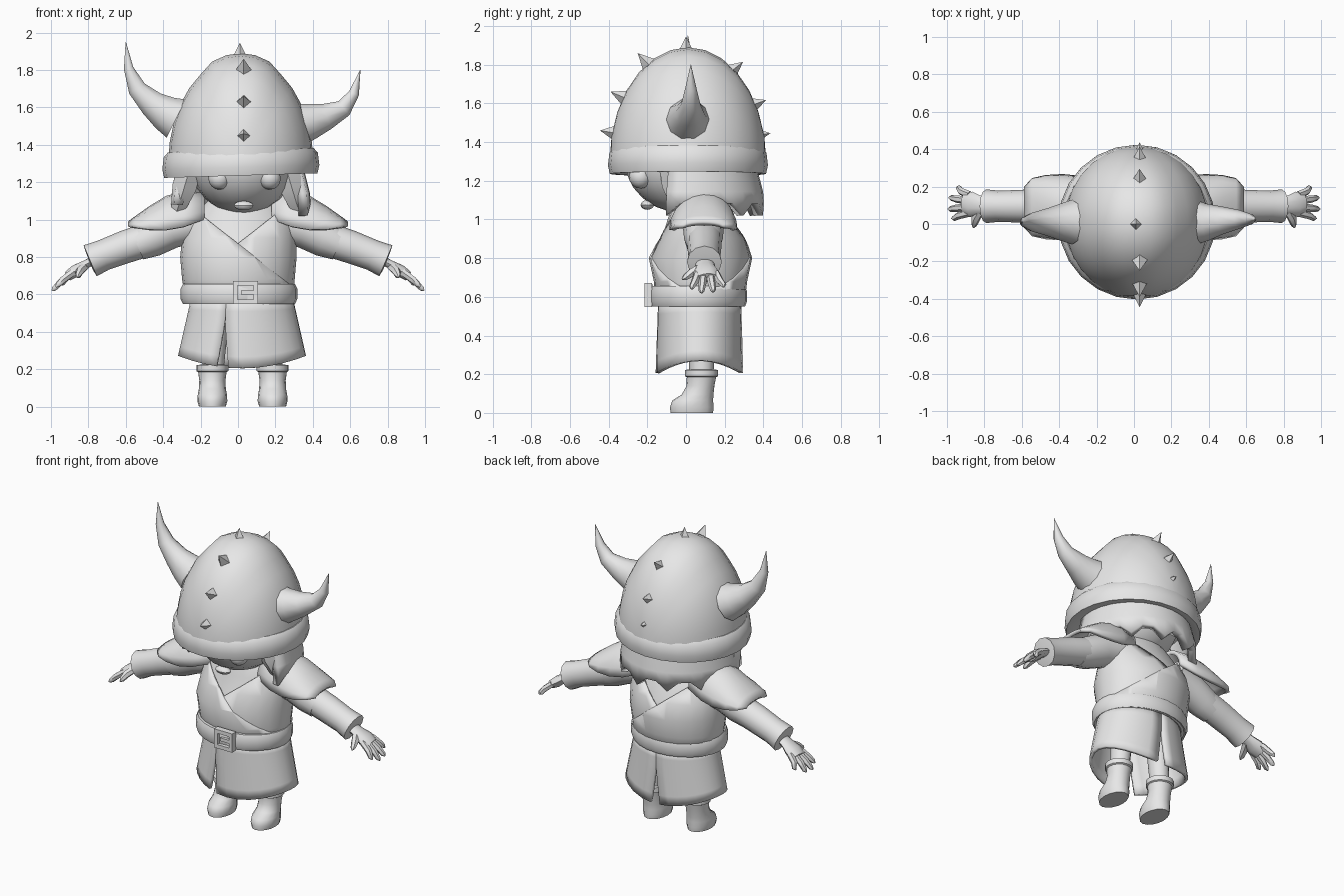
import bpy, bmesh, math
from mathutils import Vector, Matrix

mat = bpy.data.materials.new("plain_grey")
mat.diffuse_color = (0.8, 0.8, 0.8, 1)
PI = math.pi


def finish(name, bm, angle=40, thick=0):
    bmesh.ops.remove_doubles(bm, verts=bm.verts, dist=0.0005)
    bmesh.ops.recalc_face_normals(bm, faces=bm.faces)
    me = bpy.data.meshes.new(name)
    bm.to_mesh(me)
    bm.free()
    me.materials.append(mat)
    ob = bpy.data.objects.new(name, me)
    bpy.context.collection.objects.link(ob)
    bpy.ops.object.select_all(action='DESELECT')
    ob.select_set(True)
    bpy.context.view_layer.objects.active = ob
    if angle:
        bpy.ops.object.shade_smooth_by_angle(angle=math.radians(angle))
    if thick:
        m = ob.modifiers.new("thickness", 'SOLIDIFY')
        m.thickness = thick
        m.offset = 0
    return ob


def grid(rows, closed=True, caps=True):
    """Skin rows of points into a bmesh."""
    bm = bmesh.new()
    vs = [[bm.verts.new(p) for p in r] for r in rows]
    n = len(rows[0])
    for a, b in zip(vs, vs[1:]):
        for i in range(n if closed else n - 1):
            j = (i + 1) % n
            bm.faces.new((a[i], a[j], b[j], b[i]))
    if closed and caps:
        bm.faces.new(vs[0])
        bm.faces.new(vs[-1])
    return bm


def ellipses(rings, n=20):
    """Rings are (z, cx, cy, rx, ry)."""
    return [[(cx + rx * math.cos(2 * PI * i / n), cy + ry * math.sin(2 * PI * i / n), z)
             for i in range(n)] for z, cx, cy, rx, ry in rings]


def tube(name, path, n=10, mirror=1, squash=1.0):
    """Path is (x, y, z, radius); squash flattens the section vertically."""
    pts = [Vector((p[0] * mirror, p[1], p[2])) for p in path]
    rows = []
    for k, p in enumerate(pts):
        d = (pts[min(k + 1, len(pts) - 1)] - pts[max(k - 1, 0)]).normalized()
        u = Vector((0, 1, 0)) if abs(d.y) < 0.9 else Vector((1, 0, 0))
        u = (u - d * u.dot(d)).normalized()
        w = d.cross(u)
        r = path[k][3]
        rows.append([p + u * r * math.cos(2 * PI * i / n) + w * r * squash * math.sin(2 * PI * i / n)
                     for i in range(n)])
    return finish(name, grid(rows), 50)


def ball(name, c, s, seg=20, rings=12):
    bm = bmesh.new()
    bmesh.ops.create_uvsphere(bm, u_segments=seg, v_segments=rings, radius=1,
                              matrix=Matrix.Translation(c) @ Matrix.Diagonal((*s, 1)))
    return finish(name, bm)


def box(name, c, s):
    bm = bmesh.new()
    bmesh.ops.create_cube(bm, size=1, matrix=Matrix.Translation(c) @ Matrix.Diagonal((*s, 1)))
    return finish(name, bm, 0)


# Helmet dome with a raised lens-shaped centre panel
rows = []
for k in range(15):
    t = PI * k / 14
    row = []
    for i in range(17):
        p = PI * i / 16
        f = 1.0 if 6 <= i <= 10 else 0.97
        row.append((0.015 - 0.40 * f * math.cos(p) * math.sin(t), 0.01 - 0.405 * math.cos(t),
                    1.30 + 0.59 * f * math.sin(p) * math.sin(t)))
    rows.append(row)
finish("helmet_dome", grid(rows, closed=False), 30)

# Helmet rim, slightly rolled
prof = [(0.28, 1.27), (0.385, 1.235), (0.41, 1.235), (0.42, 1.28), (0.412, 1.345), (0.39, 1.37), (0.36, 1.37)]
rim = grid(ellipses([(z, 0.015, 0.01, r, r * 0.985) for r, z in prof], 24), caps=False)
for v in rim.verts:
    v.co.z += 0.03 * v.co.x
finish("helmet_rim", rim)

# Spikes over the centre of the helmet
for y, z in [(-0.445, 1.46), (-0.39, 1.66), (-0.25, 1.86), (0, 1.945), (0.295, 1.815), (0.415, 1.617), (0.437, 1.446)]:
    d = Vector((0, y / 0.16, (z - 1.3) / 0.35)).normalized()
    c = Vector((0.03 if y else 0.01, y, z)) - d * 0.045
    bm = bmesh.new()
    bmesh.ops.create_cone(bm, segments=4, radius1=0.045, radius2=0, depth=0.09, cap_ends=True,
                          matrix=Matrix.Translation(c) @ d.to_track_quat('Z', 'Y').to_matrix().to_4x4())
    finish("helmet_spike", bm, 0)

# Horns
tube("horn_left", [(-0.33, 0.01, 1.54, 0.12), (-0.39, 0.01, 1.57, 0.10), (-0.46, 0.01, 1.62, 0.075),
                   (-0.54, 0.01, 1.70, 0.052), (-0.585, 0.01, 1.81, 0.027), (-0.60, 0.01, 1.95, 0.001)])
tube("horn_right", [(0.33, 0.01, 1.51, 0.12), (0.39, 0.01, 1.525, 0.10), (0.47, 0.02, 1.55, 0.075),
                    (0.565, 0.025, 1.595, 0.05), (0.62, 0.025, 1.675, 0.03), (0.654, 0.025, 1.80, 0.001)])

# Head and face
ball("head", (0.025, 0.0, 1.30), (0.28, 0.315, 0.27))
for s in (-1, 1):
    ball("eye", (0.035 + s * 0.135, -0.235, 1.22), (0.06, 0.06, 0.06), 14, 8)
ball("mouth", (0.03, -0.20, 1.075), (0.055, 0.035, 0.025), 10, 6)

# Hair shell around sides and back, with jagged ends
rows = []
N = 20
for z, r in [(1.34, 0.31), (1.24, 0.32), (1.14, 0.345), (1.05, 0.35)]:
    row = []
    for i in range(N + 1):
        a = math.radians(-18 + 216 * i / N)
        zz = z + (0.06 * (i % 3 != 0) - 0.03 if z == 1.05 else 0)
        row.append((0.015 + r * math.cos(a), 0.015 + r * 1.04 * math.sin(a), zz))
    rows.append(row)
finish("hair", grid(rows, closed=False), 35, 0.05)
for s in (-1, 1):
    tube("side_lock", [(0.25, -0.07, 1.30, 0.07), (0.285, -0.05, 1.18, 0.075),
                       (0.315, -0.03, 1.08, 0.05), (0.34, -0.02, 1.01, 0.012)], 6, s)

# Torso and the two crossed layers of the tunic
T = [(0.55, 0.01, 0.07, 0.27, 0.215), (0.68, 0.005, 0.075, 0.285, 0.225), (0.80, 0.005, 0.075, 0.295, 0.25),
     (0.90, 0.01, 0.085, 0.29, 0.21), (1.0, 0.02, 0.075, 0.27, 0.17), (1.07, 0.02, 0.07, 0.21, 0.14),
     (1.14, 0.02, 0.06, 0.14, 0.11)]
finish("torso", grid(ellipses(T)))
for s, f in ((1, 1.045), (-1, 1.025)):
    bm = grid(ellipses([(z, cx, cy, rx * f, ry * f) for z, cx, cy, rx, ry in T[:6]], 24), caps=False)
    bmesh.ops.bisect_plane(bm, geom=bm.verts[:] + bm.edges[:] + bm.faces[:], plane_co=(0.0, 0, 0.87),
                           plane_no=(0.62 * s, 0, 0.78), clear_outer=True)
    finish("tunic_wrap", bm, 40, 0.012)

# Belt
B = [(0.555, 0.27, 0.21), (0.55, 0.30, 0.245), (0.575, 0.312, 0.255), (0.63, 0.312, 0.255),
     (0.655, 0.30, 0.245), (0.655, 0.27, 0.21)]
finish("belt", grid(ellipses([(z, 0.005, 0.06, rx, ry) for z, rx, ry in B], 24), caps=False))

# Buckle: backing plate, frame and prong
for s in (-1, 1):
    box("buckle_side", (0.04 + s * 0.055, -0.195, 0.61), (0.025, 0.04, 0.125))
    box("buckle_bar", (0.04, -0.195, 0.61 + s * 0.05), (0.12, 0.04, 0.025))
box("buckle_prong", (0.05, -0.195, 0.61), (0.07, 0.03, 0.022))
box("buckle_plate", (0.04, -0.18, 0.61), (0.11, 0.02, 0.11))

# Skirt: two panels with a slit at front and back and a curved hem
for f0, f1, g0, g1 in ((-PI / 2 - 0.32, PI / 2, 1, -1), (PI / 2, 1.5 * PI - 0.32, 1, -1)):
    rows = []
    for k in range(7):
        q = k / 6
        rx, ry = 0.265 + 0.068 * q, 0.205 + 0.012 * q
        gap = 0.10 * max(0, (q - 0.3) / 0.7)
        row = []
        for i in range(15):
            a0, a1 = f0 + gap * g0, f1 + gap * g1
            a = a0 + (a1 - a0) * i / 14
            z = 0.57 - q * (0.365 - 0.065 * math.cos(a) ** 2)
            row.append((0.022 + rx * math.cos(a), 0.07 + ry * math.sin(a), z))
        rows.append(row)
    finish("skirt_panel", grid(rows, closed=False), 40, 0.02)

# Legs and boots
for x in (-0.137, 0.185):
    finish("leg", grid(ellipses([(0.15, x, 0.08, 0.055, 0.06), (0.60, x * 0.8, 0.08, 0.075, 0.08)], 12)))
    boot = [(0.0, 0.03, 0.072, 0.11), (0.03, 0.03, 0.08, 0.113), (0.065, 0.035, 0.078, 0.105),
            (0.095, 0.06, 0.072, 0.082), (0.14, 0.075, 0.07, 0.072), (0.185, 0.08, 0.076, 0.076),
            (0.19, 0.08, 0.085, 0.086), (0.222, 0.08, 0.085, 0.086), (0.225, 0.08, 0.06, 0.06)]
    finish("boot", grid(ellipses([(z, x, y, rx, ry) for z, y, rx, ry in boot], 16)))

# Arms, hands and shoulder guards
for s in (-1, 1):
    tube("upper_arm", [(0.22, 0.09, 0.99, 0.11), (0.36, 0.09, 0.95, 0.105), (0.46, 0.09, 0.90, 0.10),
                       (0.54, 0.09, 0.865, 0.085)], 12, s)
    tube("sleeve", [(0.46, 0.095, 0.90, 0.06), (0.48, 0.095, 0.895, 0.09), (0.60, 0.095, 0.855, 0.088),
                    (0.72, 0.095, 0.81, 0.083), (0.79, 0.095, 0.78, 0.09), (0.795, 0.095, 0.778, 0.05)], 12, s)
    tube("palm", [(0.76, 0.095, 0.79, 0.045), (0.82, 0.10, 0.757, 0.05), (0.87, 0.105, 0.725, 0.068),
                  (0.91, 0.11, 0.698, 0.055)], 10, s, 0.5)
    for y0, x1, y1, z1 in ((0.06, 0.975, 0.03, 0.64), (0.09, 0.995, 0.08, 0.62),
                           (0.125, 0.99, 0.14, 0.625), (0.155, 0.95, 0.195, 0.65)):
        tube("finger", [(0.88, y0, 0.72, 0.021), ((0.9 + x1) / 2, (y0 + y1) / 2, (0.715 + z1) / 2, 0.02),
                        (x1 - 0.012, y1, z1 + 0.01, 0.015), (x1, y1, z1, 0.004)], 6, s)
    tube("thumb", [(0.82, 0.08, 0.75, 0.025), (0.845, 0.03, 0.725, 0.024), (0.855, -0.005, 0.70, 0.016),
                   (0.858, -0.02, 0.69, 0.004)], 6, s)
    rows = []
    for x, hw, top, low in ((0.17, 0.13, 1.13, 1.0), (0.28, 0.155, 1.14, 0.96), (0.37, 0.165, 1.115, 0.945),
                            (0.46, 0.16, 1.06, 0.945), (0.53, 0.145, 1.01, 0.955), (0.57, 0.10, 0.98, 0.96)):
        rows.append([(s * (x + 0.01), 0.09 - hw * math.cos(PI * i / 10),
                      low + (top - low) * math.sin(PI * i / 10)) for i in range(11)])
    finish("shoulder_guard", grid(rows, closed=False), 40, 0.025)
